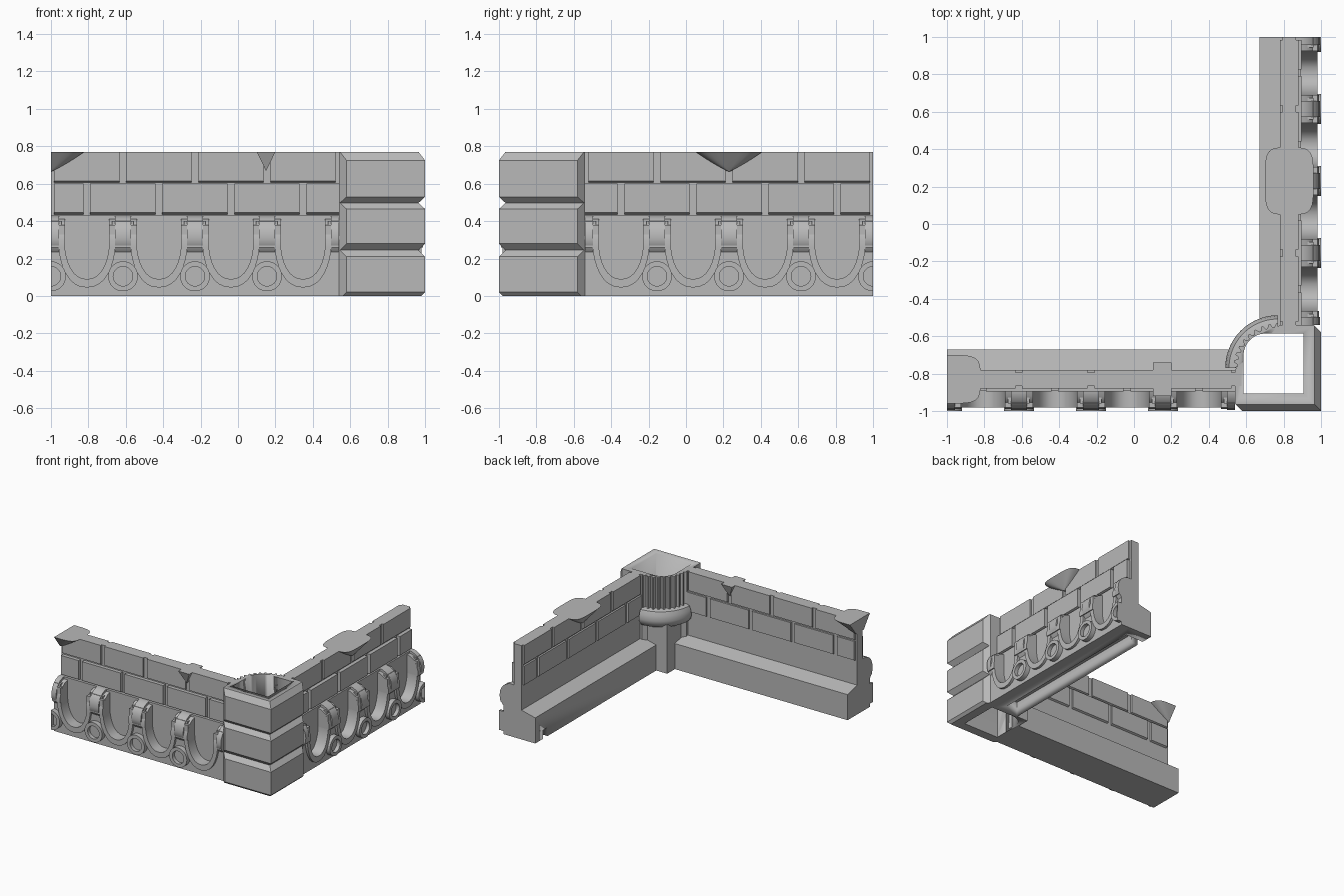
import bpy, bmesh, math

if "Cube" in bpy.data.objects:
    bpy.data.objects.remove(bpy.data.objects["Cube"])

stone = bpy.data.materials.new("grey_stone")
stone.diffuse_color = (0.48, 0.48, 0.48, 1)
stone.use_nodes = True
stone.node_tree.nodes["Principled BSDF"].inputs["Base Color"].default_value = stone.diffuse_color

S0, S1 = -1.0, 0.54          # wall run, from free end to corner post
STEP = 0.385                 # spacing of the repeating arches


def world(p):
    return p


# Wall coordinates: s along the wall, d depth from outer face, z up
def front(p):
    return (p[0], p[1] - 1, p[2])


def right(p):
    return (1 - p[1], -p[0], p[2])


def build(name, stacks, place=world):
    """One object from stacks of matching loops, each skinned and capped."""
    bm = bmesh.new()
    for loops in stacks:
        rows = [[bm.verts.new(place(p)) for p in loop] for loop in loops]
        n = len(rows[0])
        for a, b in zip(rows, rows[1:]):
            for i in range(n):
                j = (i + 1) % n
                bm.faces.new((a[i], a[j], b[j], b[i]))
        bm.faces.new(rows[0])
        bm.faces.new(rows[-1])
    bmesh.ops.recalc_face_normals(bm, faces=bm.faces)
    me = bpy.data.meshes.new(name)
    bm.to_mesh(me)
    bm.free()
    me.materials.append(stone)
    ob = bpy.data.objects.new(name, me)
    bpy.context.collection.objects.link(ob)
    return ob


def along(profile, s0, s1):
    """Profile in (d, z) run along the wall."""
    s0, s1 = max(s0, S0), min(s1, 0.575)
    return [[(s, d, z) for d, z in profile] for s in (s0, s1)]


def outward(outline, d0, d1):
    """Outline in (s, z) run through the depth."""
    return [[(max(s, S0), d, z) for s, z in outline] for d in (d0, d1)]


def upright(plan, z0, z1):
    return [[(x, y, z) for x, y in plan] for z in (z0, z1)]


def cut(ob, cutter):
    m = ob.modifiers.new("cut", 'BOOLEAN')
    m.operation, m.object, m.solver = 'DIFFERENCE', cutter, 'EXACT'
    cutter.hide_render = True
    cutter.display_type = 'WIRE'


def u_curve(c, w, bottom, top=0.43, shoulder=0.27, n=9):
    """Pointed U, from top right round to top left."""
    half = []
    for i in range(n):
        t = i / (n - 1) * math.pi / 2
        half.append((w * math.cos(t) ** 0.85 if i < n - 1 else 0,
                     shoulder - (shoulder - bottom) * math.sin(t) ** 1.15))
    right_side = [(c + w, top)] + [(c + x, z) for x, z in half]
    return right_side + [(c - x, z) for x, z in half[-2::-1]] + [(c - w, top)]


def bricks(joints, z0, z1, face, core, bevel=0.015):
    prof = [(core, z0), (face, z0 + bevel), (face, z1), (core, z1)]
    return [along(prof, a + 0.0175, b - 0.0175) for a, b in zip(joints, joints[1:])]


def corbel(c, w, deep, tip, power, steps, n=32):
    """Inverted drop that hangs from the wall top."""
    loops = []
    for k in range(steps + 1):
        t = k / steps
        loop = []
        for i in range(n):
            a = 2 * math.pi * (i + 0.5) / n
            ca, sa = math.cos(a), math.sin(a)
            e = 0.45 if power > 1 else 0.02
            f = 0.02 + 0.98 * t ** (1 / power)
            s = c + w * f * math.copysign(abs(ca) ** e, ca)
            d = 0.17 + (0.05 + (deep - 0.05) * t) * math.copysign(abs(sa) ** e, sa)
            loop.append((max(s, S0), d, tip + (0.77 - tip) * t))
        loops.append(loop)
    return loops


def make_wall(side, place):
    # Wall body with sloping ledge on the inner side
    core = [(0.11, 0), (0.33, 0), (0.33, 0.21), (0.205, 0.24),
            (0.205, 0.77), (0.135, 0.77), (0.135, 0.43), (0.11, 0.43)]
    body = build(side + "_wall_body", [along(core, S0, 0.575)], place)

    # Two staggered brick rows on both faces
    upper = [S0 + STEP * i for i in range(5)]
    lower = [S0] + [S0 + STEP * (i + 0.5) for i in range(4)] + [S1 + 0.0175]
    build(side + "_outer_bricks", bricks(upper, 0.6, 0.77, 0.12, 0.15)
          + bricks(lower, 0.43, 0.6, 0.105, 0.15), place)
    build(side + "_inner_bricks", bricks(upper, 0.6, 0.77, 0.22, 0.19)
          + bricks(lower, 0.43, 0.6, 0.22, 0.19), place)

    # Recessed shield arches: surrounding plate and raised rim
    plates, rims = [], []
    for i in range(4):
        c = S0 + STEP * (i + 0.5)
        inner, outer = u_curve(c, 0.118, 0.09), u_curve(c, 0.152, 0.045)
        h = STEP / 2
        plates.append(outward([(c - h, 0.4), (c - h, 0), (c + h, 0), (c + h, 0.4)]
                              + u_curve(c, 0.135, 0.065, 0.4), 0.04, 0.12))
        low_in = u_curve(c, 0.118, 0.09, 0.38)
        low_out = u_curve(c, 0.152, 0.045, 0.38)
        rims.append(outward(low_out + low_in[::-1], 0.02, 0.12))
    build(side + "_arch_plates", plates, place)
    build(side + "_arch_rims", rims, place)

    # Bulging straps between the arches, with side cheeks
    strap = [(0.12, 0.43), (0.095, 0.43), (0.06, 0.415), (0.03, 0.39), (0.012, 0.355),
             (0.005, 0.31), (0.012, 0.27), (0.04, 0.235), (0.12, 0.235)]
    cheek = [(0.12, 0.415), (0.08, 0.405), (0.045, 0.38), (0.025, 0.345),
             (0.012, 0.30), (0.012, 0.26), (0.12, 0.26)]
    straps, rings = [], []
    for i in range(5):
        c = S0 + STEP * i
        straps.append(along(strap, c - 0.042, min(c + 0.042, S1)))
        straps.append(along(cheek, c - 0.075, min(c + 0.075, S1)))
        if i < 4:
            rings.append([[(max(c + r * math.cos(a * math.pi / 16), S0), d,
                            0.105 + r * math.sin(a * math.pi / 16)) for a in range(32)]
                          for r, d in ((0.08, 0.06), (0.08, 0.0), (0.052, 0.0), (0.052, 0.03))])
    build(side + "_straps", straps, place)
    build(side + "_round_bosses", rings, place)
    return body


make_wall("front", front)
right_body = make_wall("right", right)

# Channel under the right wall that exits through its ledge
channel = build("channel_cutter", [upright([(0.5, 0.17), (-0.9, 0.17), (-0.9, 0.4), (-0.84, 0.4),
                                            (-0.84, 0.27), (0.5, 0.27)], -0.05, 0.07)], right)
cut(right_body, channel)

# Drop corbels and the small wedge on the wall tops
build("front_end_corbel", [corbel(-1.0, 0.18, 0.13, 0.665, 1.15, 8)], front)
build("right_corbel", [corbel(-0.23, 0.18, 0.13, 0.665, 1.15, 8)], right)
build("front_wedge", [corbel(0.15, 0.05, 0.09, 0.67, 1.0, 1, 4)], front)


# Corner post: three bevelled stone courses
def post_loop(inset, z):
    j = 0.04 - inset
    return [(0.54, -0.78, z), (0.54, -0.96, z), (0.54 + j, inset - 1, z), (1 - inset, inset - 1, z),
            (1 - inset, -0.54 - j, z), (0.96, -0.54, z), (0.78, -0.54, z)]


levels = [(0.02, 0), (0, 0.02), (0, 0.21), (0.035, 0.245), (0, 0.28), (0, 0.465),
          (0.035, 0.497), (0, 0.53), (0, 0.725), (0.035, 0.77)]
post = build("post_courses", [[post_loop(i, z) for i, z in levels]])

CX, CY = 0.77, -0.77


def quarter(r, z, n=24, flute=0.0):
    pts = [(CX, CY, z)]
    for i in range(n + 1):
        a = math.pi / 2 * (1 + i / n)
        q = r - (flute if i % 4 in (2, 3) else 0)
        pts.append((CX + q * math.cos(a), CY + q * math.sin(a), z))
    return pts


# Inner corner of the post: square foot, round collar, fluted column
foot = build("post_foot", [upright([(0.57, -0.57), (0.57, -0.8), (0.8, -0.8), (0.8, -0.57)], 0, 0.4)])
collar = build("post_collar", [[quarter(r, z) for r, z in (
    (0.21, 0.35), (0.25, 0.37), (0.275, 0.4), (0.282, 0.43), (0.275, 0.47), (0.262, 0.5), (0.23, 0.51))]])
column = build("fluted_column", [[quarter(0.238, z, 36, 0.02) for z in (0.48, 0.77)]])

# Square shaft through the post with one rounded corner
shaft = [(0.585, -0.905), (0.905, -0.905), (0.905, -0.585)]
shaft += [(0.705 + 0.12 * math.cos(a), -0.705 + 0.12 * math.sin(a))
          for a in (math.pi / 2 * (1 + i / 8) for i in range(9))]
hole = build("shaft_cutter", [upright(shaft, -0.1, 0.9)])
for part in (post, foot, collar, column):
    cut(part, hole)

# Smooth the curved surfaces while keeping hard edges
for ob in bpy.context.collection.objects:
    ob.select_set(True)
    bpy.context.view_layer.objects.active = ob
bpy.ops.object.shade_smooth_by_angle(angle=math.radians(30))
